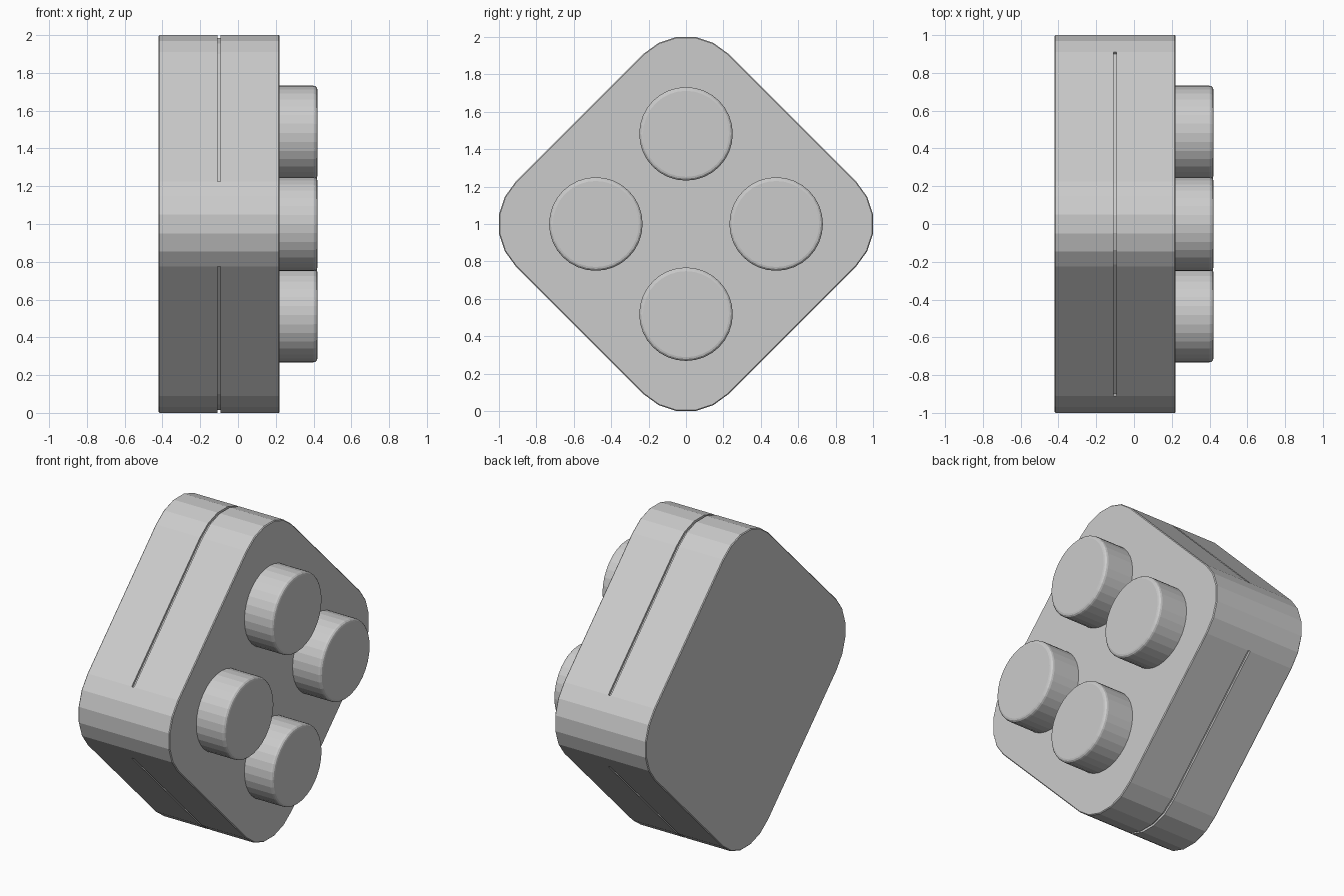
import bpy, bmesh
from math import cos, sin, radians, pi

if "Cube" in bpy.data.objects:
    bpy.data.objects.remove(bpy.data.objects["Cube"])

CZ = 1.0            # height of the block centre
CORNER, R = 0.684, 0.32   # corner arc centre distance and radius


def diamond(inset):
    """Rounded diamond in the YZ plane, five segments per corner."""
    pts = []
    for k in range(4):
        a0 = k * pi / 2
        for j in range(6):
            a = a0 + radians(-45 + 18 * j)
            r = R - inset
            pts.append((CORNER * cos(a0) + r * cos(a), CZ + CORNER * sin(a0) + r * sin(a)))
    return pts


def circle(cy, cz, r, n=32):
    return [(cy + r * cos(2 * pi * i / n), cz + r * sin(2 * pi * i / n)) for i in range(n)]


def loft(bm, sections):
    """Skin (x, outline) sections along X and cap both ends; returns side faces per band."""
    rings = [[bm.verts.new((x, y, z)) for y, z in pts] for x, pts in sections]
    bands = []
    for a, b in zip(rings, rings[1:]):
        n = len(a)
        bands.append([bm.faces.new((a[i], a[(i + 1) % n], b[(i + 1) % n], b[i])) for i in range(n)])
    bm.faces.new(rings[0][::-1])
    bm.faces.new(rings[-1])
    bmesh.ops.recalc_face_normals(bm, faces=bm.faces[:])
    return bands


def finish(bm, name):
    mesh = bpy.data.meshes.new(name)
    bm.to_mesh(mesh)
    bm.free()
    obj = bpy.data.objects.new(name, mesh)
    bpy.context.collection.objects.link(obj)
    return obj


# Block body with slightly softened rims
bm = bmesh.new()
bands = loft(bm, [(x, diamond(i)) for x, i in
                  ((-0.42, 0.005), (-0.415, 0), (-0.108, 0), (-0.092, 0), (0.215, 0), (0.22, 0.005))])

# Shallow groove over the top and bottom corners, stopping at the side corners
strip = [f for i, f in enumerate(bands[2]) if i not in (0, 1, 2, 3, 4, 12, 13, 14, 15, 16)]
ret = bmesh.ops.extrude_face_region(bm, geom=strip)
floor = [v for v in ret["geom"] if isinstance(v, bmesh.types.BMVert)]
bmesh.ops.delete(bm, geom=[f for f in strip if f.is_valid], context="FACES_ONLY")
bm.normal_update()
depth = 0.015
for v in floor:
    # Radial direction of the corner arc nearest to this vertex
    if abs(v.co.y) > 0.6:
        cy, cz = (CORNER if v.co.y > 0 else -CORNER), CZ
    else:
        cy, cz = 0, CZ + (CORNER if v.co.z > CZ else -CORNER)
    v.co.y -= (v.co.y - cy) / R * depth
    v.co.z -= (v.co.z - cz) / R * depth
bmesh.ops.recalc_face_normals(bm, faces=bm.faces[:])
finish(bm, "block_body")

# Four studs with rounded rims
for i in range(4):
    cy, cz = 0.482 * cos(i * pi / 2), CZ + 0.482 * sin(i * pi / 2)
    bm = bmesh.new()
    loft(bm, [(x, circle(cy, cz, r)) for x, r in
              ((0.215, 0.25), (0.4, 0.25), (0.41, 0.2475), (0.4175, 0.24), (0.42, 0.23))])
    finish(bm, f"stud_{i + 1}")
